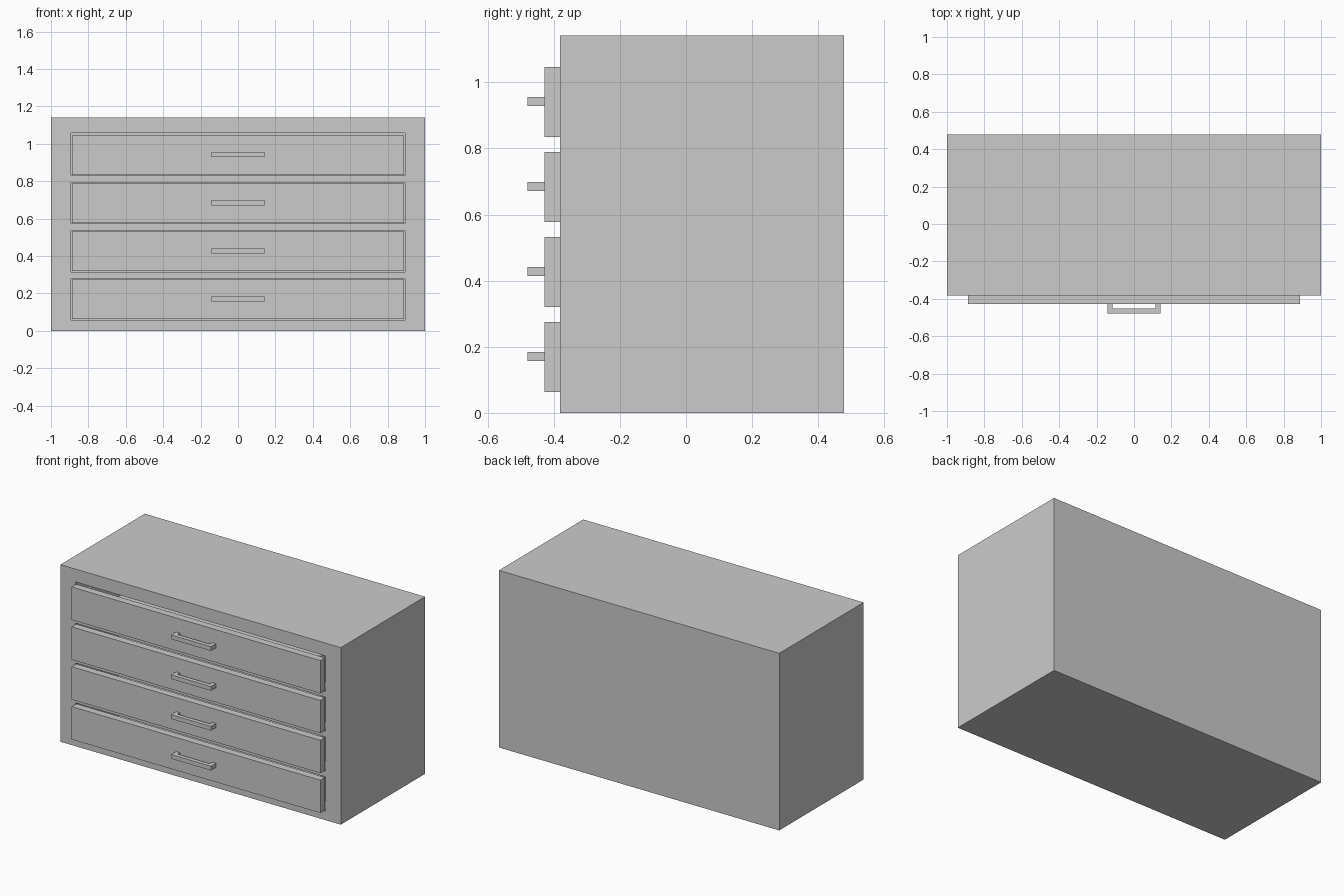
import bpy, bmesh
from mathutils import Vector

if "Cube" in bpy.data.objects:
    bpy.data.objects.remove(bpy.data.objects["Cube"])

FRONT, BACK, TOP = -0.381, 0.478, 1.142
PITCH, FIRST, HEIGHT = 0.257, 0.063, 0.212


def add_box(bm, lo, hi):
    lo, hi = Vector(lo), Vector(hi)
    verts = bmesh.ops.create_cube(bm, size=1)["verts"]
    bmesh.ops.scale(bm, vec=hi - lo, verts=verts)
    bmesh.ops.translate(bm, vec=(lo + hi) / 2, verts=verts)
    return verts


def finish(bm, name):
    bmesh.ops.recalc_face_normals(bm, faces=bm.faces)
    mesh = bpy.data.meshes.new(name)
    bm.to_mesh(mesh)
    bm.free()
    obj = bpy.data.objects.new(name, mesh)
    bpy.context.collection.objects.link(obj)
    return obj


def box_object(name, *boxes):
    bm = bmesh.new()
    for lo, hi in boxes:
        add_box(bm, lo, hi)
    return finish(bm, name)


# Cabinet body with four drawer openings cut into the front
cabinet = box_object("cabinet_body", ((-1, FRONT, 0), (1, BACK, TOP)))
openings = []
for i in range(4):
    z = FIRST + i * PITCH
    top = z + HEIGHT + (0.013 if i == 3 else 0.004)
    openings.append(((-0.892, FRONT - 0.1, z - 0.004), (0.892, BACK - 0.04, top)))
cutter = box_object("opening_cutter", *openings)
cutter.hide_render = True
cut = cabinet.modifiers.new("openings", "BOOLEAN")
cut.operation, cut.solver, cut.object = "DIFFERENCE", "EXACT", cutter
bpy.context.view_layer.objects.active = cabinet
bpy.ops.object.modifier_apply(modifier=cut.name)
bpy.data.objects.remove(cutter)


# Open-topped tray behind each drawer front
def drawer_tray(name, z):
    bm = bmesh.new()
    add_box(bm, (-0.83, FRONT, z + 0.012), (0.83, BACK - 0.06, z + HEIGHT - 0.02))
    bm.normal_update()
    bmesh.ops.delete(bm, geom=[f for f in bm.faces if f.normal.z > 0.9], context="FACES_ONLY")
    tray = finish(bm, name)
    wall = tray.modifiers.new("wall", "SOLIDIFY")
    wall.thickness = 0.02
    return tray


# Pull handle: two posts and a bar, extruded from a U-shaped outline
def handle(name, z):
    half, y0, y1, t = 0.142, FRONT - 0.047, -0.479, 0.027
    outline = [(-half, y0), (-half, y1), (half, y1), (half, y0),
               (half - t, y0), (half - t, y1 + t), (-half + t, y1 + t), (-half + t, y0)]
    bm = bmesh.new()
    face = bm.faces.new([bm.verts.new((x, y, z - 0.0135)) for x, y in outline])
    new = bmesh.ops.extrude_face_region(bm, geom=[face])["geom"]
    bmesh.ops.translate(bm, vec=(0, 0, 0.027),
                        verts=[v for v in new if isinstance(v, bmesh.types.BMVert)])
    return finish(bm, name)


# Drawers
for i in range(4):
    z = FIRST + i * PITCH
    box_object(f"drawer_front_{i + 1}",
               ((-0.887, FRONT - 0.047, z), (0.887, FRONT, z + HEIGHT)))
    drawer_tray(f"drawer_tray_{i + 1}", z)
    handle(f"drawer_handle_{i + 1}", z + HEIGHT / 2 + 0.002)
